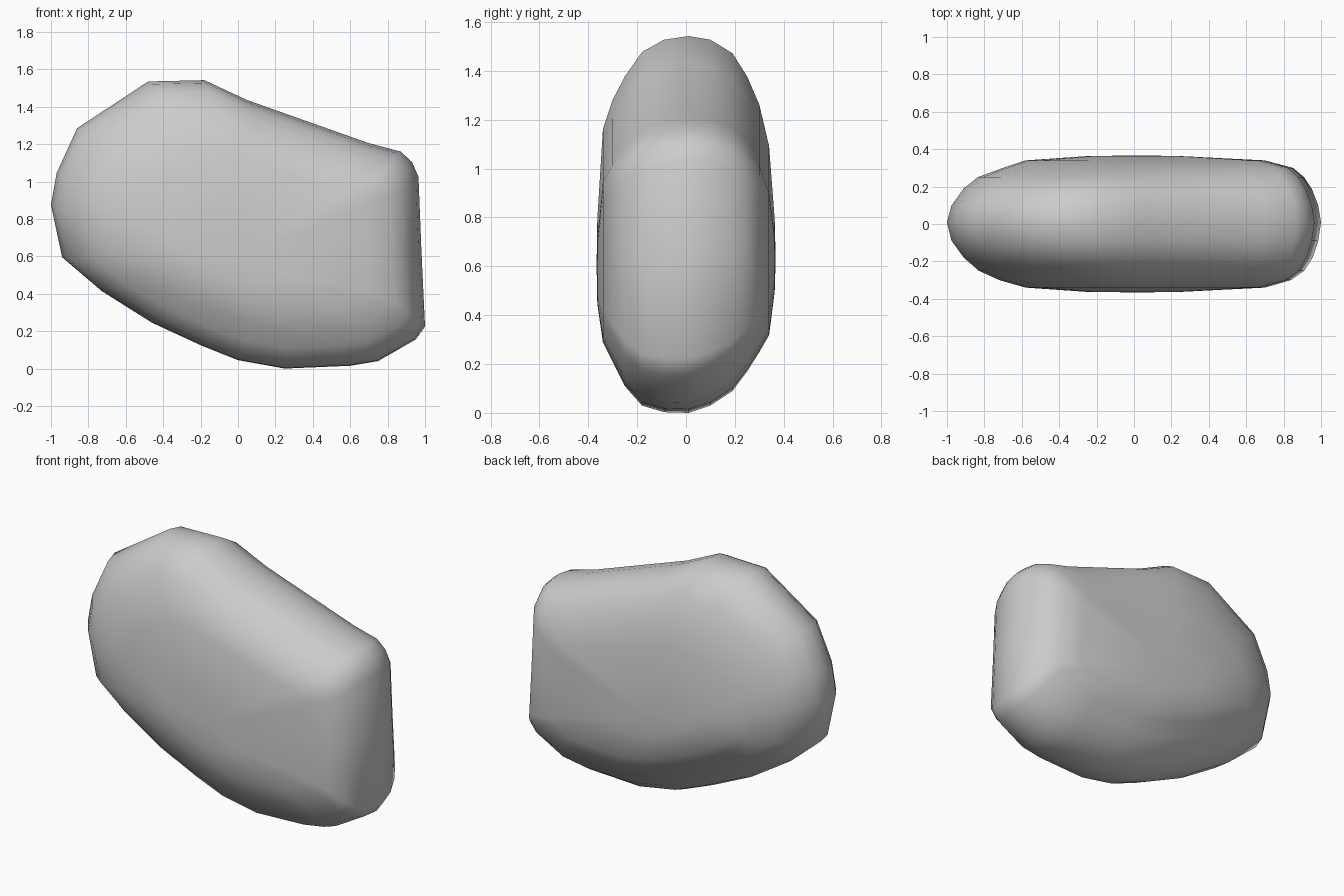
import bpy, bmesh
from mathutils import Vector

if "Cube" in bpy.data.objects:
    bpy.data.objects.remove(bpy.data.objects["Cube"])

# Front silhouette (x, z)
OUTLINE = [(-1, .88), (-.97, 1.05), (-.86, 1.29), (-.48, 1.54), (-.18, 1.547), (.05, 1.44),
           (.7, 1.21), (.87, 1.165), (.93, 1.11), (.965, 1.03), (.98, .65), (1, .23),
           (.95, .16), (.75, .045), (.6, .02), (.25, .005), (0, .05), (-.2, .13),
           (-.46, .25), (-.73, .42), (-.94, .6)]
# Depth slices: y, then inset from left, right, top, bottom
SLICES = [(-.363, .75, .75, .75, .45), (-.34, .42, .30, .38, .29), (-.30, .28, .16, .26, .21),
          (-.25, .17, .09, .165, .11), (-.18, .09, .045, .065, .03), (-.09, .025, .015, .015, .003),
          (.01, 0, 0, 0, 0),
          (.10, .025, .015, .015, .03), (.19, .09, .05, .07, .09), (.25, .165, .09, .165, .17),
          (.30, .30, .15, .28, .25), (.34, .42, .30, .45, .32), (.363, .75, .75, .75, .50)]
H = 1.547


def slice_points(y, l, r, t, b):
    for x, z in OUTLINE:
        yield Vector((-1 + l + (x + 1) / 2 * (2 - l - r), y, b + z / H * (H - t - b)))


# Loft the slices into a rounded stone
bm = bmesh.new()
rings = [[bm.verts.new(p) for p in slice_points(*s)] for s in SLICES]
n = len(OUTLINE)
for a, b in zip(rings, rings[1:]):
    for i in range(n):
        j = (i + 1) % n
        bm.faces.new((a[i], a[j], b[j], b[i]))

# Slightly domed front and back caps
for ring, y in ((rings[0], -.366), (rings[-1], .367)):
    c = sum((v.co for v in ring), Vector()) / n
    c.y = y
    cv = bm.verts.new(c)
    for i in range(n):
        bm.faces.new((ring[i], ring[(i + 1) % n], cv))

bmesh.ops.recalc_face_normals(bm, faces=bm.faces)
for f in bm.faces:
    f.smooth = True
zmin = min(v.co.z for v in bm.verts)
bmesh.ops.translate(bm, verts=bm.verts, vec=(0, 0, -zmin))
mesh = bpy.data.meshes.new("stone")
bm.to_mesh(mesh)
bm.free()
bpy.context.collection.objects.link(bpy.data.objects.new("stone", mesh))
